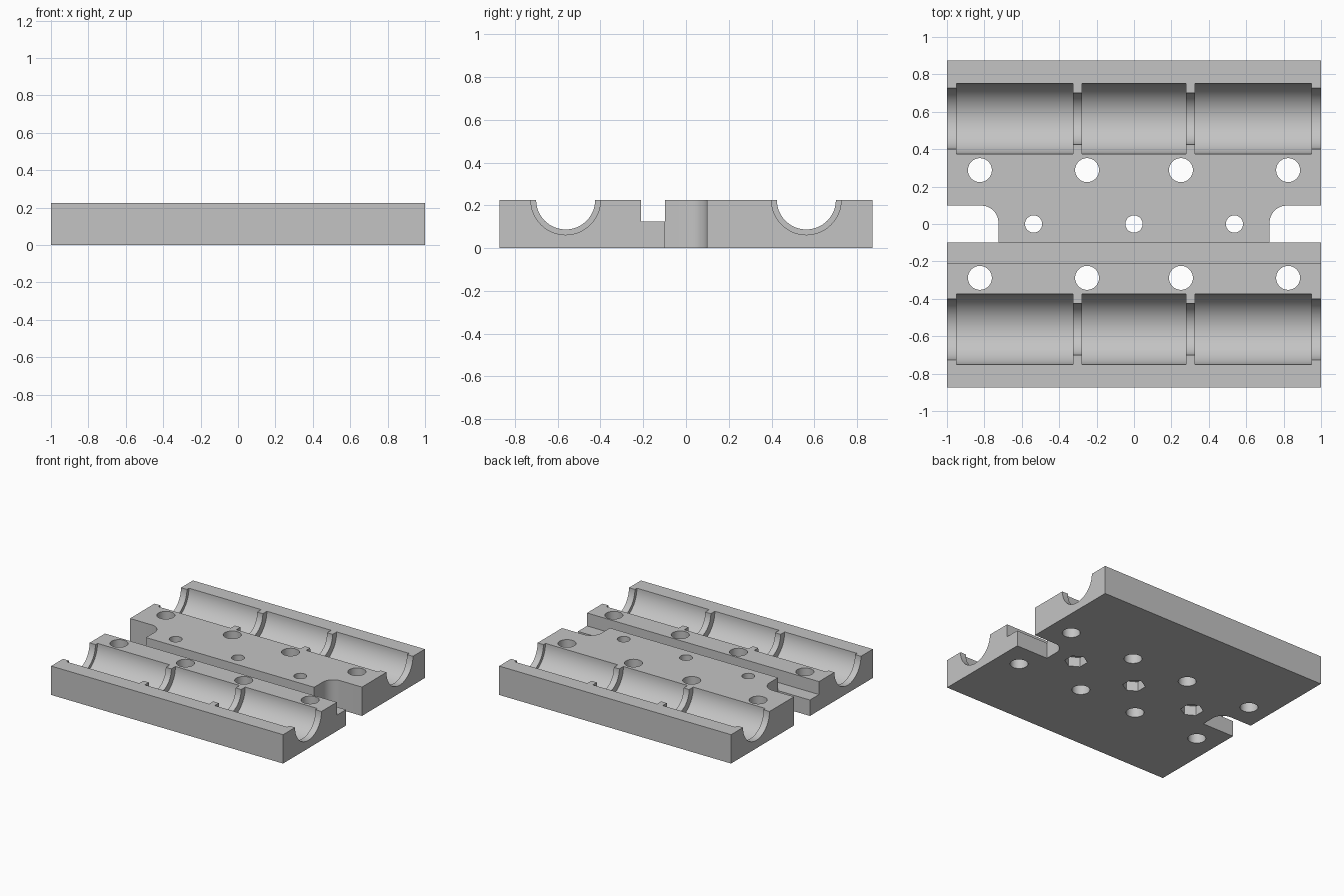
import bpy
import bmesh
from math import pi, sin, cos, radians
from mathutils import Matrix

cube = bpy.data.objects.get("Cube")
if cube:
    bpy.data.objects.remove(cube, do_unlink=True)

# Overall sizes
W, D, H = 1.0, 0.873, 0.225      # half width, half depth, height
GROOVE_Y = 0.563
SLOT_FRONT, SLOT_BACK, SLOT_Z = -0.21, -0.098, 0.124
NOTCH_X, NOTCH_Y, FILLET = 0.725, 0.098, 0.09
END_X, RIB_OUT, RIB_IN = 0.949, 0.325, 0.277

grey = bpy.data.materials.new("plain_grey")
grey.use_nodes = True
colour = (0.55, 0.55, 0.55, 1)
grey.diffuse_color = colour
grey.node_tree.nodes["Principled BSDF"].inputs["Base Color"].default_value = colour


def finish(name, bm):
    bmesh.ops.recalc_face_normals(bm, faces=bm.faces)
    mesh = bpy.data.meshes.new(name)
    bm.to_mesh(mesh)
    bm.free()
    mesh.materials.append(grey)
    obj = bpy.data.objects.new(name, mesh)
    bpy.context.collection.objects.link(obj)
    return obj


def prism(name, points, shift):
    """Close an outline of 3D points and sweep it along a vector."""
    bm = bmesh.new()
    face = bm.faces.new([bm.verts.new(p) for p in points])
    swept = bmesh.ops.extrude_face_region(bm, geom=[face])["geom"]
    bmesh.ops.translate(bm, vec=shift,
                        verts=[v for v in swept if isinstance(v, bmesh.types.BMVert)])
    return finish(name, bm)


def cylinder(name, radius, length, centre, sides=64, turn=Matrix()):
    bm = bmesh.new()
    bmesh.ops.create_cone(bm, cap_ends=True, segments=sides, radius1=radius,
                          radius2=radius, depth=length,
                          matrix=Matrix.Translation(centre) @ turn)
    return finish(name, bm)


def cut(body, cutter):
    cutter.hide_render = True
    mod = body.modifiers.new("cut", "BOOLEAN")
    mod.operation, mod.solver, mod.object = "DIFFERENCE", "EXACT", cutter
    bpy.context.view_layer.objects.active = body
    bpy.ops.object.modifier_apply(modifier=mod.name)
    bpy.data.objects.remove(cutter, do_unlink=True)


# Slab with the long belt slot in its side profile
profile = [(-D, 0), (D, 0), (D, H), (SLOT_BACK, H), (SLOT_BACK, SLOT_Z),
           (SLOT_FRONT, SLOT_Z), (SLOT_FRONT, H), (-D, H)]
body = prism("bearing_plate", [(-W, y, z) for y, z in profile], (2 * W, 0, 0))

# Stepped bearing grooves: narrow ribs, wide bays, middling ends
along_x = Matrix.Rotation(pi / 2, 4, "Y")
for y in (-GROOVE_Y, GROOVE_Y):
    for radius, x0, x1 in ((0.138, -1.1, 1.1),
                           (0.188, -RIB_IN, RIB_IN),
                           (0.188, -END_X, -RIB_OUT), (0.188, RIB_OUT, END_X),
                           (0.163, -1.1, -0.9), (0.163, 0.9, 1.1)):
        cut(body, cylinder("groove_cutter", radius, x1 - x0,
                           ((x0 + x1) / 2, y, H), 64, along_x))

# End notches, with one rounded inner corner at the back
for side in (-1, 1):
    outline = [(1.1, -NOTCH_Y), (NOTCH_X, -NOTCH_Y)]
    for i in range(13):
        a = pi - i * pi / 24
        outline.append((NOTCH_X + FILLET + FILLET * cos(a),
                        NOTCH_Y - FILLET + FILLET * sin(a)))
    outline.append((1.1, NOTCH_Y))
    cut(body, prism("notch_cutter", [(side * x, y, -0.1) for x, y in outline],
                    (0, 0, 0.5)))

# Large bolt holes beside the grooves
for x in (-0.824, -0.251, 0.251, 0.824):
    for y in (-0.288, 0.288):
        cut(body, cylinder("bolt_hole_cutter", 0.064, 1, (x, y, 0), 48))

# Small centre holes with hexagonal nut pockets underneath
for x in (-0.537, 0, 0.537):
    cut(body, cylinder("screw_hole_cutter", 0.046, 1, (x, 0, 0), 40))
    cut(body, cylinder("nut_pocket_cutter", 0.082, 0.15, (x, 0, 0), 6))

# Smooth the curved walls, keep the edges crisp
bpy.ops.object.select_all(action="DESELECT")
body.select_set(True)
bpy.context.view_layer.objects.active = body
bpy.ops.object.shade_smooth_by_angle(angle=radians(30))
